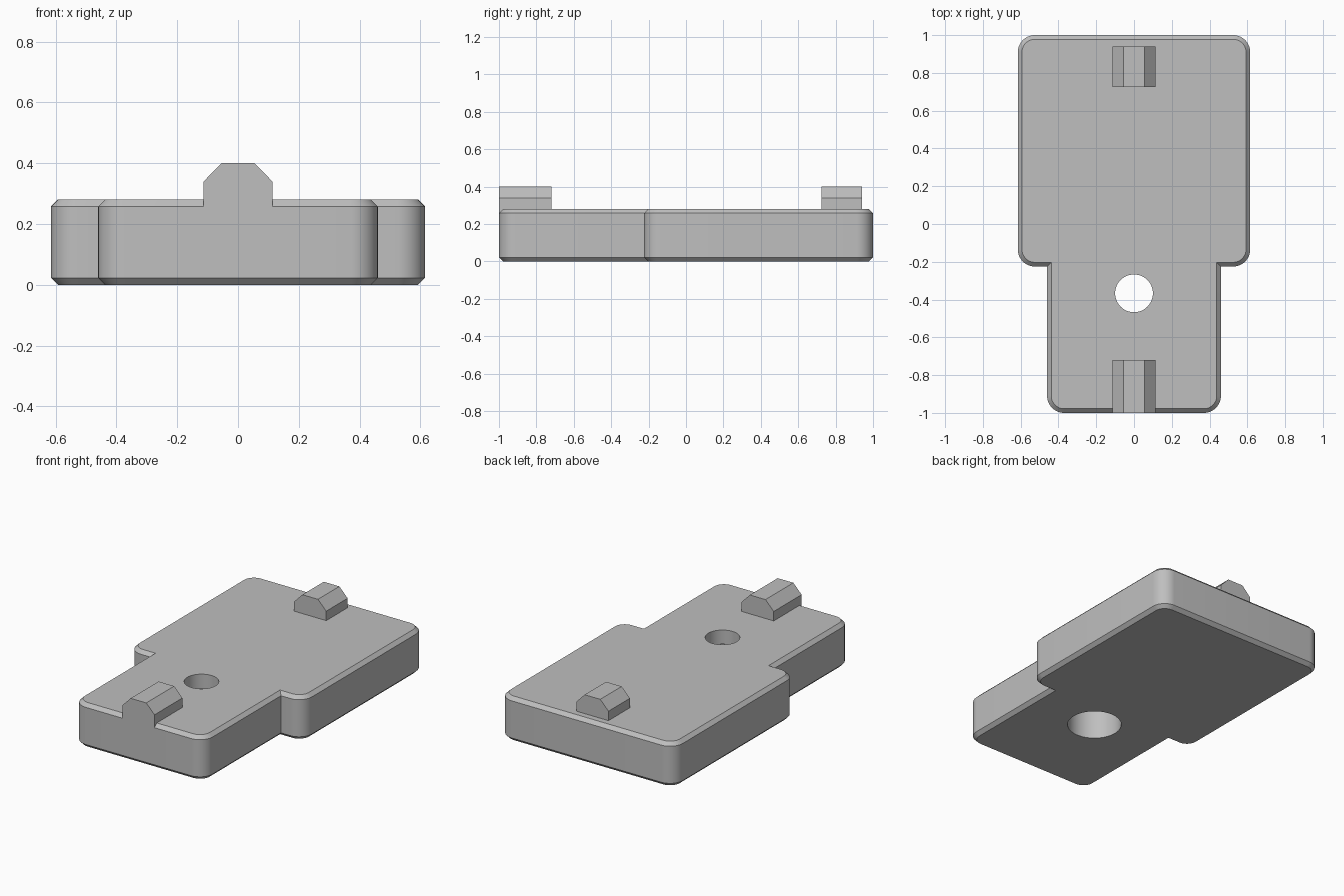
import bpy
import bmesh
from math import cos, sin, pi, radians

cube = bpy.data.objects.get("Cube")
if cube:
    bpy.data.objects.remove(cube, do_unlink=True)

HEIGHT, CHAMFER, RADIUS = 0.28, 0.022, 0.09
WIDE, NARROW, STEP_Y = 0.615, 0.46, -0.225

grey = bpy.data.materials.new("plain grey")
grey.use_nodes = True
grey.diffuse_color = (0.52, 0.52, 0.52, 1)
grey.node_tree.nodes["Principled BSDF"].inputs["Base Color"].default_value = grey.diffuse_color


def loft(name, loops):
    """Skin matching point loops and cap both ends."""
    bm = bmesh.new()
    rings = [[bm.verts.new(p) for p in loop] for loop in loops]
    for a, b in zip(rings, rings[1:]):
        for i in range(len(a)):
            j = (i + 1) % len(a)
            bm.faces.new((a[i], a[j], b[j], b[i]))
    bm.faces.new(rings[0][::-1])
    bm.faces.new(rings[-1])
    bmesh.ops.recalc_face_normals(bm, faces=bm.faces)
    mesh = bpy.data.meshes.new(name)
    bm.to_mesh(mesh)
    bm.free()
    mesh.materials.append(grey)
    obj = bpy.data.objects.new(name, mesh)
    bpy.context.collection.objects.link(obj)
    return obj


def arc(cx, cy, r, start, sweep, steps):
    angles = [radians(start + sweep * i / steps) for i in range(steps + 1)]
    return [(cx + r * cos(a), cy + r * sin(a)) for a in angles]


def outline(inset, z):
    """Stepped plate outline with rounded outer corners, shrunk by inset."""
    r = RADIUS - inset
    half = arc(NARROW - RADIUS, -1 + RADIUS, r, -90, 90, 12)
    half.append((NARROW - inset, STEP_Y + inset))
    half += arc(WIDE - RADIUS, STEP_Y + RADIUS, r, -90, 90, 12)
    half += arc(WIDE - RADIUS, 1 - RADIUS, r, 0, 90, 12)
    points = half + [(-x, y) for x, y in reversed(half)]
    return [(x, y, z) for x, y in points]


# Stepped plate with chamfered top and bottom rims
plate = loft("base_plate", [
    outline(CHAMFER, 0), outline(0, CHAMFER),
    outline(0, HEIGHT - CHAMFER), outline(CHAMFER, HEIGHT)])

# Screw hole, with a wider counterbore from below
BORE_TOP = 0.19
cutter = loft("hole_cutter", [
    [(x, y, z) for x, y in arc(0, -0.367, r, 0, 360, 48)[:-1]]
    for r, z in ((0.16, -0.1), (0.16, BORE_TOP), (0.1, BORE_TOP), (0.1, 0.4))])
cutter.hide_render = True
cut = plate.modifiers.new("hole", 'BOOLEAN')
cut.operation = 'DIFFERENCE'
cut.solver = 'EXACT'
cut.object = cutter
bpy.context.view_layer.objects.active = plate
bpy.ops.object.modifier_apply(modifier=cut.name)
bpy.data.objects.remove(cutter, do_unlink=True)

# Locating keys with sloped shoulders
half_key = [(0.113, HEIGHT - CHAMFER), (0.113, 0.34), (0.055, 0.4)]
key_profile = half_key + [(-x, z) for x, z in reversed(half_key)]
for name, y0, y1 in (("front_key", -1, -0.72), ("back_key", 0.725, 0.94)):
    loft(name, [[(x, y, z) for x, z in key_profile] for y in (y0, y1)])

# Smooth rounded walls, keep chamfers crisp
bpy.ops.object.select_all(action='DESELECT')
plate.select_set(True)
bpy.context.view_layer.objects.active = plate
bpy.ops.object.shade_smooth_by_angle(angle=radians(30))
